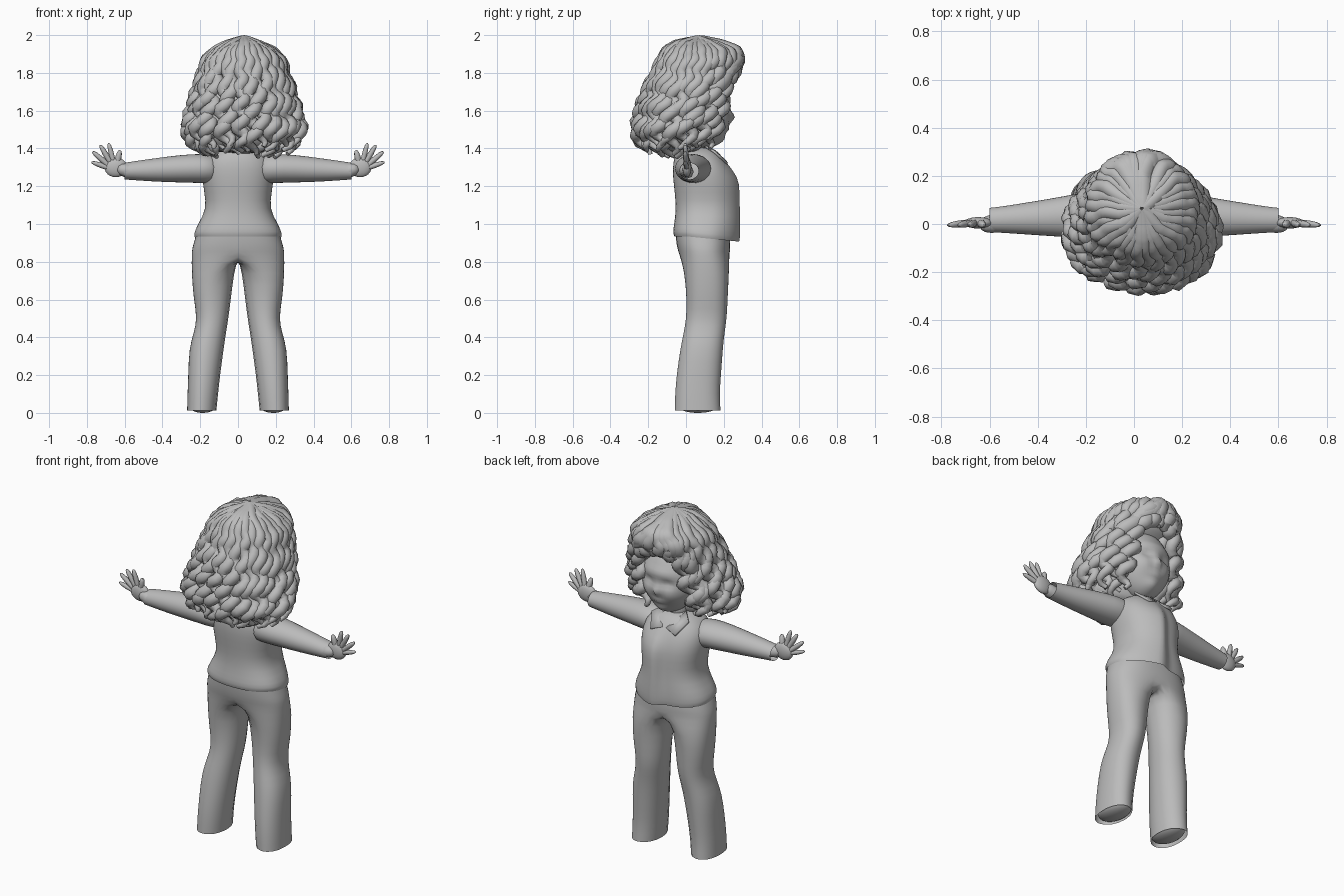
import bpy, bmesh, math, random
from mathutils import Vector

random.seed(4)
if "Cube" in bpy.data.objects:
    bpy.data.objects.remove(bpy.data.objects["Cube"], do_unlink=True)

clay = bpy.data.materials.new("clay_grey")
clay.use_nodes = True
clay.diffuse_color = (0.5, 0.5, 0.5, 1)
clay.node_tree.nodes["Principled BSDF"].inputs["Base Color"].default_value = (0.5, 0.5, 0.5, 1)


def finish(name, bm, subdivide=0, mirror=False):
    bmesh.ops.recalc_face_normals(bm, faces=bm.faces)
    mesh = bpy.data.meshes.new(name)
    bm.to_mesh(mesh)
    bm.free()
    mesh.materials.append(clay)
    obj = bpy.data.objects.new(name, mesh)
    bpy.context.collection.objects.link(obj)
    for face in mesh.polygons:
        face.use_smooth = True
    if mirror:
        obj.modifiers.new("mirror", "MIRROR").merge_threshold = 0.002
    if subdivide:
        obj.modifiers.new("smooth", "SUBSURF").levels = subdivide
    return obj


def rounded(ring, ang, power):
    """Point on a rounded outline given by its bounds."""
    a0, a1, b0, b1 = ring
    c, s = math.cos(ang), math.sin(ang)
    return ((a0 + a1) / 2 + (a1 - a0) / 2 * math.copysign(abs(c) ** power, c),
            (b0 + b1) / 2 + (b1 - b0) / 2 * math.copysign(abs(s) ** power, s))


def skin(bm, low, high, closed=True):
    for i in range(len(low) if closed else len(low) - 1):
        j = (i + 1) % len(low)
        bm.faces.new((low[i], low[j], high[j], high[i]))


def loft(name, rings, axis="z", side=1, caps=(True, True), power=0.85, shape=None, count=24):
    """Skin rounded rings given as (station, a_min, a_max, b_min, b_max)."""
    bm = bmesh.new()
    loops = []
    for t, *ring in rings:
        loop = []
        for i in range(count):
            a, b = rounded(ring, math.tau * (i + 0.5) / count, power)
            p = Vector((a, b, t)) if axis == "z" else Vector((t, a, b))
            if shape:
                p = shape(p)
            loop.append(bm.verts.new((p.x * side, p.y, p.z)))
        loops.append(loop)
    for low, high in zip(loops, loops[1:]):
        skin(bm, low, high)
    for cap, loop in zip(caps, (loops[0], loops[-1])):
        if cap:
            bm.faces.new(loop)
    return finish(name, bm, 1)


def ball(name, centre, size, shape=None, segments=32):
    bm = bmesh.new()
    bmesh.ops.create_uvsphere(bm, u_segments=segments, v_segments=segments * 3 // 4, radius=1)
    for v in bm.verts:
        v.co = Vector(centre) + Vector(v.co[k] * size[k] for k in range(3))
        if shape:
            v.co = shape(v.co)
    return finish(name, bm)


def tubes(name, paths):
    """Round strands; each path is a list of (point, radius)."""
    curve = bpy.data.curves.new(name, "CURVE")
    curve.dimensions = "3D"
    curve.bevel_depth = 1
    curve.bevel_resolution = 2
    curve.use_fill_caps = True
    for path in paths:
        spline = curve.splines.new("POLY")
        spline.points.add(len(path) - 1)
        spline.use_smooth = True
        for point, (co, radius) in zip(spline.points, path):
            point.co = (*co, 1)
            point.radius = radius
    curve.materials.append(clay)
    obj = bpy.data.objects.new(name, curve)
    bpy.context.collection.objects.link(obj)
    bpy.ops.object.select_all(action="DESELECT")
    obj.select_set(True)
    bpy.context.view_layer.objects.active = obj
    bpy.ops.object.convert(target="MESH")


# Jacket, with one front panel lapping over the other and a hem that dips forward
def overlap(p):
    if p.y > 0.12 and p.x > 0 and p.z < 1.3:
        p.y += 0.045 * max(0, 1 - p.x / 0.2)
    if p.z < 0.97:
        p.z -= 0.1 * max(0, p.y)
    return p


loft("jacket", [(0.935, -0.228, 0.228, -0.062, 0.25), (0.955, -0.236, 0.236, -0.07, 0.255),
                (1.0, -0.213, 0.213, -0.063, 0.255), (1.08, -0.165, 0.165, -0.052, 0.25),
                (1.17, -0.18, 0.18, -0.06, 0.25), (1.25, -0.19, 0.19, -0.07, 0.245),
                (1.33, -0.187, 0.187, -0.07, 0.21), (1.38, -0.13, 0.13, -0.05, 0.175),
                (1.41, -0.07, 0.07, -0.02, 0.13)], shape=overlap, caps=(False, True), count=40)

# Trousers: one half, splitting below the seat into a leg, then mirrored
bm = bmesh.new()
previous = None
arc = [math.radians(-90 + 15 * i) for i in range(13)]
inner = [math.radians(a) for a in (130, 180, 230)]
for z, half, back, front in ((0.97, 0.215, -0.058, 0.225), (0.92, 0.23, -0.055, 0.235),
                             (0.87, 0.245, -0.047, 0.235), (0.84, 0.247, -0.038, 0.232)):
    loop = [bm.verts.new((*rounded((-half, half, back, front), a, 0.85), z)) for a in arc]
    for v in (loop[0], loop[-1]):
        v.co.x = 0
    if previous:
        skin(bm, previous, loop, closed=False)
    previous = loop
previous = previous + [bm.verts.new((0, y, 0.82)) for y in (0.18, 0.1, 0.02)]
for z, *ring in ((0.75, 0.008, 0.247, -0.01, 0.23), (0.6, 0.028, 0.236, 0.002, 0.222),
                 (0.5, 0.042, 0.216, 0.0, 0.218), (0.42, 0.055, 0.236, -0.015, 0.205),
                 (0.34, 0.066, 0.26, -0.032, 0.197), (0.2, 0.086, 0.264, -0.052, 0.187),
                 (0.1, 0.097, 0.268, -0.06, 0.18), (0.012, 0.106, 0.27, -0.062, 0.185)):
    loop = [bm.verts.new((*rounded(ring, a, 0.85), z)) for a in arc + inner]
    skin(bm, previous, loop)
    previous = loop
finish("trousers", bm, 1, mirror=True)

for side, label in ((1, "left"), (-1, "right")):
    ball(label + "_shoe", (0.187 * side, 0.063, 0.04), (0.074, 0.112, 0.04), segments=20)

    # Sleeves and hands
    loft(label + "_sleeve",
         [(0.1, -0.045, 0.13, 1.21, 1.365), (0.18, -0.065, 0.14, 1.215, 1.375),
          (0.3, -0.055, 0.115, 1.218, 1.368), (0.42, -0.047, 0.095, 1.222, 1.352),
          (0.54, -0.038, 0.075, 1.23, 1.335), (0.6, -0.035, 0.068, 1.235, 1.325)],
         axis="x", side=side, caps=(True, False), power=1, count=16)
    ball(label + "_palm", (0.647 * side, 0.005, 1.3), (0.06, 0.024, 0.052), segments=16)
    fingers = [((0.64, 1.32), (0.625, 1.39), 0.016), ((0.66, 1.33), (0.685, 1.428), 0.014),
               ((0.675, 1.325), (0.73, 1.418), 0.014), ((0.685, 1.31), (0.77, 1.383), 0.014),
               ((0.68, 1.295), (0.776, 1.328), 0.013), ((0.55, 1.275), (0.64, 1.295), 0.036)]
    paths = []
    for (x0, z0), (x1, z1), r in fingers:
        steps = [(0, 1), (0.5, 1.05), (0.8, 0.85), (0.95, 0.55), (1, 0.2)]
        paths.append([(((x0 + (x1 - x0) * t) * side, 0.005 - 0.01 * t, z0 + (z1 - z0) * t), r * k)
                      for t, k in steps])
    tubes(label + "_fingers", paths)

    # Collar flap
    bm = bmesh.new()
    corners = [(0.012, 0.205, 1.345), (0.08, 0.222, 1.325), (0.12, 0.15, 1.39), (0.07, 0.1, 1.42)]
    bm.faces.new([bm.verts.new((x * side, y, z)) for x, y, z in corners])
    finish(label + "_collar", bm).modifiers.new("thickness", "SOLIDIFY").thickness = 0.012

# Neck and head with modelled features
loft("neck", [(1.34, -0.06, 0.06, 0.0, 0.13), (1.48, -0.055, 0.055, 0.02, 0.14)], power=1)
FACE_X = 0.03


def features(p):
    def bump(x, z, width, height, amount):
        return amount * math.exp(-((p.x - FACE_X - x) / width) ** 2 - ((p.z - z) / height) ** 2)
    if p.y > 0.11:
        p.y += bump(0, 1.565, 0.02, 0.028, 0.025) + bump(0, 1.5, 0.04, 0.013, 0.012)
        p.y += bump(0, 1.44, 0.05, 0.03, 0.018) + bump(0, 1.67, 0.12, 0.025, 0.01)
        for s in (-1, 1):
            p.y += bump(0.06 * s, 1.61, 0.035, 0.02, -0.02) + bump(0.075 * s, 1.54, 0.04, 0.04, 0.01)
    if p.z < 1.55:
        p.x = FACE_X + (p.x - FACE_X) * (1 - 0.9 * (1.55 - p.z))
    return p


ball("head", (FACE_X, 0.095, 1.6), (0.165, 0.14, 0.2), features, 48)

# Hair outline by height: half width, back, front
OUTLINE = [(1.35, 0.25, -0.215, 0.15), (1.42, 0.325, -0.29, 0.2), (1.5, 0.35, -0.305, 0.235),
           (1.6, 0.325, -0.285, 0.265), (1.7, 0.295, -0.25, 0.285), (1.8, 0.262, -0.2, 0.3),
           (1.88, 0.225, -0.155, 0.3), (1.94, 0.16, -0.11, 0.27), (1.98, 0.085, -0.05, 0.18),
           (2.0, 0.015, 0.05, 0.08)]
HAIR_X = 0.033


def outline(z):
    for low, high in zip(OUTLINE, OUTLINE[1:]):
        if z <= high[0]:
            t = max(0, (z - low[0]) / (high[0] - low[0]))
            return [a + (b - a) * t for a, b in zip(low[1:], high[1:])]
    return OUTLINE[-1][1:]


def on_hair(angle, z, inset):
    """Point under the outline, sunk sideways low down and downwards at the crown."""
    width, back, front = outline(z)
    middle, depth = (back + front) / 2, (front - back) / 2
    crown = min(1, max(0, (z - 1.82) / 0.16))
    sunk = inset * (1 - crown)
    return Vector((HAIR_X + max(0.01, width - sunk) * math.sin(angle),
                   middle + max(0.01, depth - sunk) * math.cos(angle), z - inset * crown))


# Solid hair mass behind the face
rings = []
for z, width, back, front in OUTLINE[:-1]:
    w = max(0.03, width - 0.065)
    rings.append((z + 0.02 if z < 1.8 else z - 0.035, HAIR_X - w, HAIR_X + w, min(back + 0.065, 0.03),
                  max(0.1, front - 0.06) if z > 1.75 else 0.09))
loft("hair_mass", rings, power=1)


def curl(a0, a1, z0, z1, inset, radius, twist, steps=40):
    """A strand that is smooth at the crown and coils towards its tip."""
    path = [(Vector((HAIR_X, 0.065, z0 - radius)), radius)]
    phase = random.uniform(0, math.tau)
    pitch = random.uniform(0.1, 0.14)
    for i in range(1, steps + 1):
        t = i / steps
        z = z0 + (z1 - z0) * t ** 1.3
        angle = a0 + (a1 - a0) * t
        coil = phase + math.tau * (z0 - z) / pitch
        reach = twist * min(1, 0.1 + 1.8 * t * t)
        p = on_hair(angle, z, inset + radius + reach * (0.4 - 0.6 * math.cos(coil)))
        p += Vector((math.cos(angle), -math.sin(angle), 0)) * reach * math.sin(coil)
        path.append((p, radius * min(1, 0.35 + 5 * (1 - t))))
    return path


# Outer and inner curls around the sides and back
curls = []
for count, inset, radius, end in ((28, 0.0, 0.034, 1.375), (22, 0.05, 0.036, 1.36)):
    for i in range(count):
        a = math.radians(34 + 292 * i / (count - 1))
        drift = random.uniform(-0.1, 0.1)
        low = end + random.uniform(-0.01, 0.05) + (0.03 if abs(a - math.pi) > 1.9 else 0)
        curls.append(curl(a, a + drift, 2, low, inset + random.uniform(0, 0.012), radius, 0.028))
tubes("hair_curls", curls)

# Swept fringe over the forehead
fringe = []
for start, end, low in ((-12, 58, 1.68), (-10, 46, 1.71), (-8, 32, 1.73), (-4, 18, 1.76), (0, 4, 1.78),
                        (-14, -14, 1.78), (-18, -30, 1.75), (-20, -44, 1.71), (-22, -58, 1.66)):
    fringe.append(curl(math.radians(start), math.radians(end), 2, low, 0.0, 0.045, 0.012))
tubes("hair_fringe", fringe)
